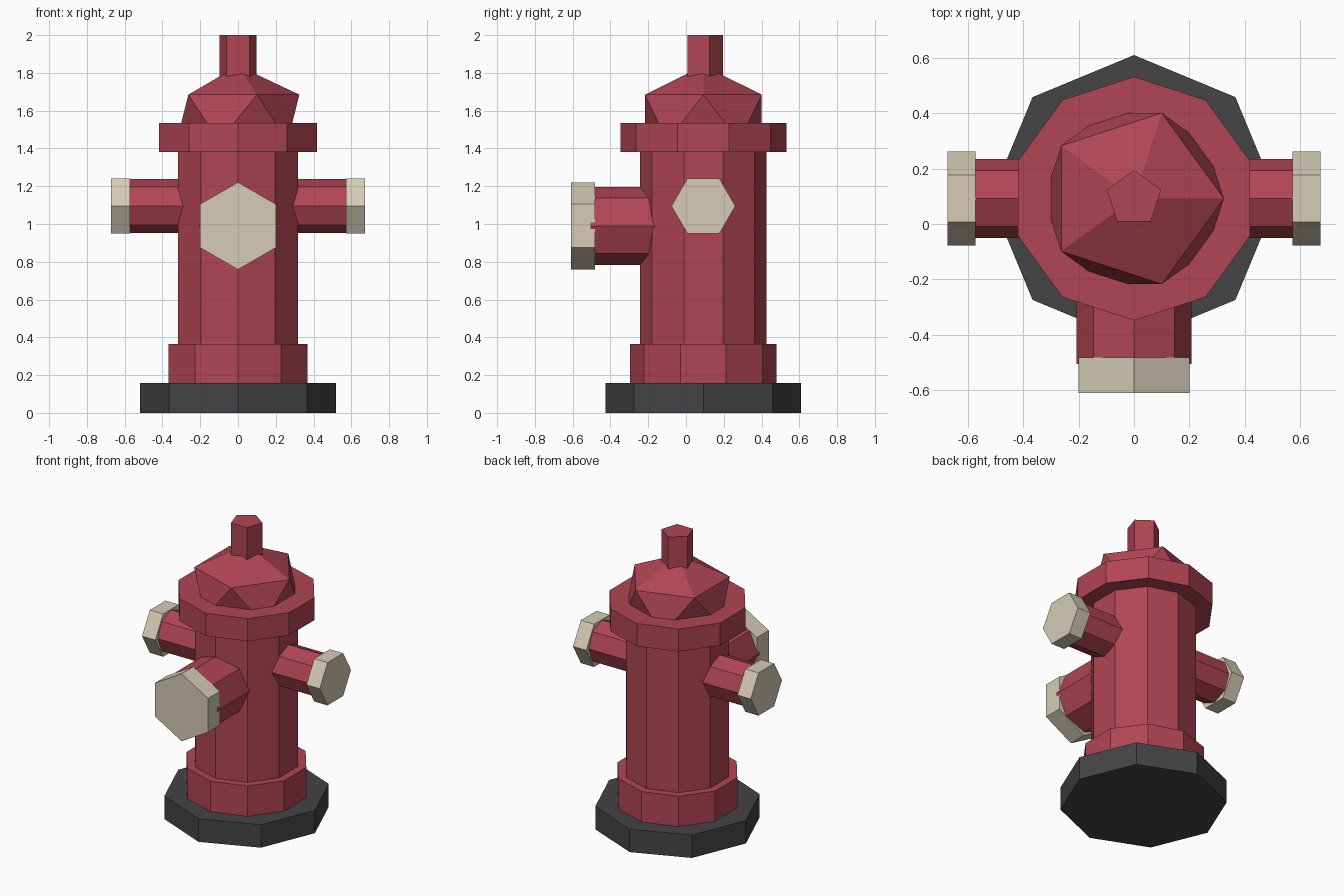
import bpy
import math
from mathutils import Vector

cube = bpy.data.objects.get("Cube")
if cube:
    bpy.data.objects.remove(cube, do_unlink=True)


def make_material(name, rgb):
    mat = bpy.data.materials.new(name)
    mat.use_nodes = True
    colour = (*rgb, 1.0)
    mat.diffuse_color = colour
    mat.node_tree.nodes["Principled BSDF"].inputs["Base Color"].default_value = colour
    return mat


red = make_material("red_paint", (0.44, 0.06, 0.088))
cream = make_material("cream_metal", (0.67, 0.60, 0.46))
dark = make_material("dark_base", (0.058, 0.058, 0.063))

BODY_Y = 0.092
QUARTER = math.pi / 2


def prism(name, sides, radius, start, end, mat, rotation=(0, 0, 0)):
    """Flat-sided prism running between two points."""
    start, end = Vector(start), Vector(end)
    bpy.ops.mesh.primitive_cylinder_add(
        vertices=sides, radius=radius, depth=(end - start).length,
        location=(start + end) / 2, rotation=rotation)
    obj = bpy.context.object
    obj.name = name
    obj.data.materials.append(mat)
    return obj


def upright(name, sides, radius, low, high, mat):
    return prism(name, sides, radius, (0, BODY_Y, low), (0, BODY_Y, high), mat)


# Stacked column
upright("base_plate", 8, 0.518, 0, 0.157, dark)
upright("foot_ring", 10, 0.388, 0.157, 0.365, red)
upright("barrel", 10, 0.335, 0.365, 1.38, red)
upright("top_flange", 10, 0.44, 1.38, 1.535, red)
upright("top_nut", 5, 0.103, 1.74, 2.0, red)

# Faceted bonnet, its lower part sunk into the flange
bpy.ops.mesh.primitive_ico_sphere_add(
    subdivisions=1, radius=1, location=(0, BODY_Y, 1.561), scale=(0.363, 0.363, 0.277))
bonnet = bpy.context.object
bonnet.name = "bonnet"
bonnet.data.materials.append(red)

# Side outlets
for side, sx in (("left", 1), ("right", -1)):
    turn = (0, sx * QUARTER, 0)
    z = 1.095
    prism(side + "_outlet", 8, 0.143, (sx * 0.2, BODY_Y, z), (sx * 0.6, BODY_Y, z), red, turn)
    prism(side + "_cap", 6, 0.169, (sx * 0.572, BODY_Y, z), (sx * 0.673, BODY_Y, z), cream, turn)

# Large front outlet
turn = (QUARTER, 0, 0)
prism("front_outlet", 8, 0.207, (0, -0.1, 0.99), (0, -0.505, 0.99), red, turn)
prism("front_cap", 6, 0.231, (0, -0.482, 0.99), (0, -0.61, 0.99), cream, turn)
